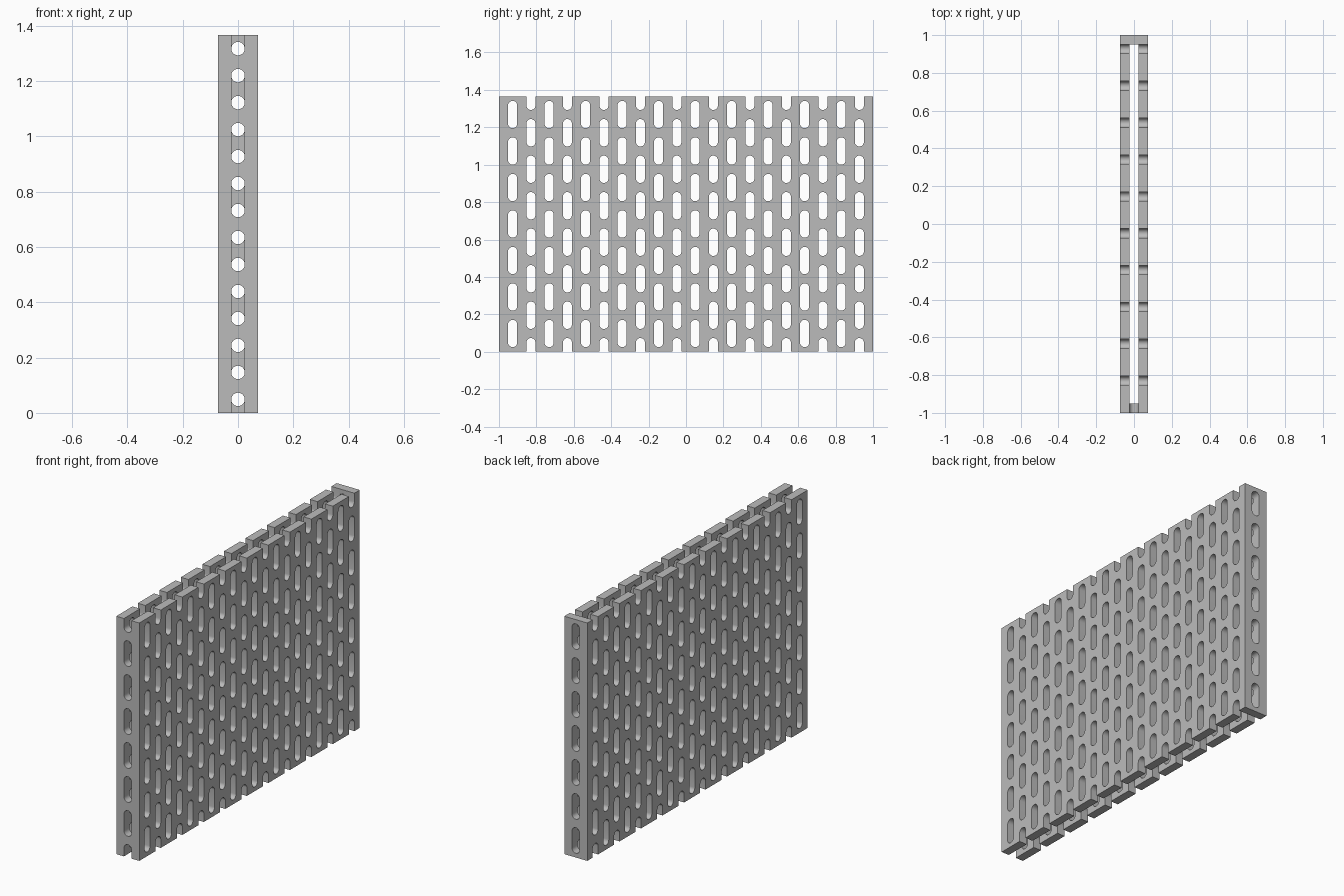
import bpy, bmesh, math
from mathutils import Matrix

cube = bpy.data.objects.get("Cube")
if cube:
    bpy.data.objects.remove(cube, do_unlink=True)

U = 2 / 41          # wall thickness; every other size is a multiple of it
LENGTH, HEIGHT = 41, 28
R = 0.5             # slot radius
SEG = 12            # segments per half circle

grey = bpy.data.materials.new("light_grey")
grey.use_nodes = True
grey.diffuse_color = (0.5, 0.5, 0.5, 1)
grey.node_tree.nodes["Principled BSDF"].inputs["Base Color"].default_value = grey.diffuse_color


def arc(cx, cy, start, end):
    """Points on a slot end, from start to end angle in degrees."""
    steps = [math.radians(start + (end - start) * i / SEG) for i in range(SEG + 1)]
    return [(cx + R * math.cos(a), cy + R * math.sin(a)) for a in steps]


def slot(cx, cy):
    return arc(cx, cy + 1, 0, 180) + arc(cx, cy - 1, 180, 360)


def solid(name, loops, frame):
    """Extrude closed outlines (holes included) to a plate one unit thick."""
    curve = bpy.data.curves.new(name, "CURVE")
    curve.dimensions = "2D"
    curve.fill_mode = "BOTH"
    curve.extrude = U / 2
    for loop in loops:
        spline = curve.splines.new("POLY")
        spline.points.add(len(loop) - 1)
        for point, (x, y) in zip(spline.points, loop):
            point.co = (x * U, y * U, 0, 1)
        spline.use_cyclic_u = True
    temp = bpy.data.objects.new(name + "_outline", curve)
    bpy.context.collection.objects.link(temp)
    graph = bpy.context.evaluated_depsgraph_get()
    mesh = bpy.data.meshes.new_from_object(temp.evaluated_get(graph))
    bpy.data.objects.remove(temp, do_unlink=True)
    bpy.data.curves.remove(curve)

    bm = bmesh.new()
    bm.from_mesh(mesh)
    bmesh.ops.remove_doubles(bm, verts=bm.verts, dist=1e-5)
    bm.transform(frame)
    bmesh.ops.recalc_face_normals(bm, faces=bm.faces)
    bm.to_mesh(mesh)
    bm.free()
    mesh.name = name
    mesh.materials.clear()
    mesh.materials.append(grey)
    obj = bpy.data.objects.new(name, mesh)
    bpy.context.collection.objects.link(obj)
    bpy.ops.object.select_all(action="DESELECT")
    obj.select_set(True)
    bpy.context.view_layer.objects.active = obj
    bpy.ops.object.shade_smooth_by_angle(angle=math.radians(30))
    return obj


# Side panels: staggered slot columns, every second column open at both edges
full_columns = range(-19, 20, 4)
open_columns = range(-17, 20, 4)
half = LENGTH / 2
bottom, top = [(-half, 0)], [(half, HEIGHT)]
for c in open_columns:
    bottom += [(c - R, 0)] + arc(c, 1, 180, 0) + [(c + R, 0)]
for c in reversed(open_columns):
    top += [(c + R, HEIGHT)] + arc(c, HEIGHT - 1, 360, 180) + [(c - R, HEIGHT)]
outline = bottom + [(half, 0)] + top + [(-half, HEIGHT)]
holes = [slot(c, z) for c in full_columns for z in range(2, HEIGHT, 4)]
holes += [slot(c, z) for c in open_columns for z in range(4, HEIGHT, 4)]

side_frame = Matrix(((0, 0, 1, 0), (1, 0, 0, 0), (0, 1, 0, 0), (0, 0, 0, 1)))
for name, x in (("left_panel", U), ("right_panel", -U)):
    solid(name, [outline] + holes, Matrix.Translation((x, 0, 0)) @ side_frame)


# End walls: bridges between the panels, hollowed by the slots above and below
def bridge(z):
    low = arc(0, z - 1, 180, 0) if z > 0 else [(-R, 0), (R, 0)]
    high = arc(0, z + 1, 360, 180) if z < HEIGHT else [(R, HEIGHT), (-R, HEIGHT)]
    return low + high


for name, y, first in (("front_wall", -20, 2), ("back_wall", 20, 0)):
    frame = Matrix.Translation((0, y * U, 0)) @ Matrix.Rotation(math.pi / 2, 4, "X")
    solid(name, [bridge(z) for z in range(first, HEIGHT + 1, 4)], frame)
